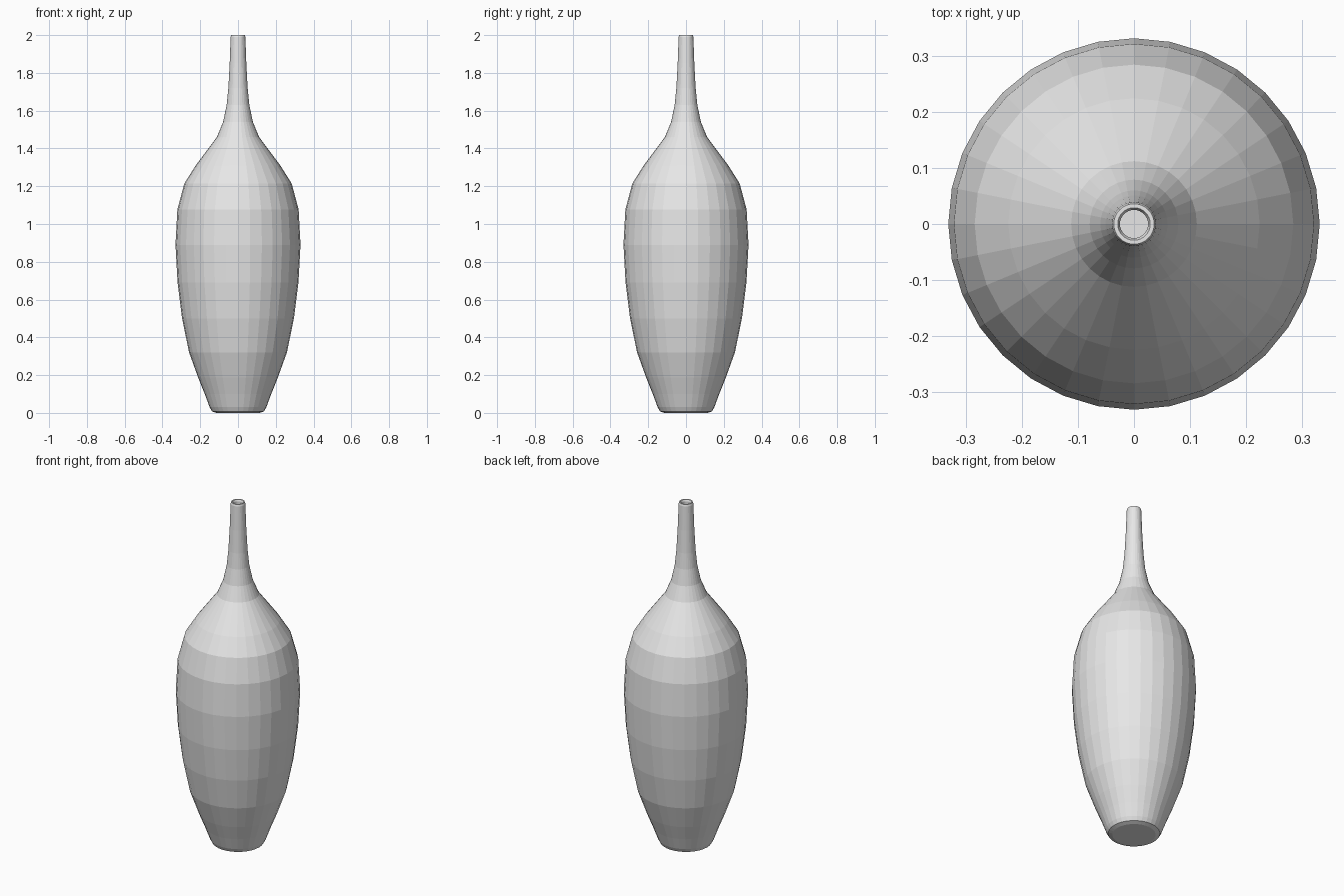
import bpy
import bmesh
from math import tau

SIDES = 32
WALL = 0.014

cube = bpy.data.objects.get("Cube")
if cube:
    bpy.data.objects.remove(cube, do_unlink=True)

# Flat grey glaze
grey = bpy.data.materials.new("grey_glaze")
grey.use_nodes = True
colour = (0.8, 0.8, 0.8, 1.0)
grey.diffuse_color = colour
grey.node_tree.nodes["Principled BSDF"].inputs["Base Color"].default_value = colour

# Outer profile as (radius, height), base to neck
outer = [
    (0.115, 0.0), (0.138, 0.008), (0.15, 0.03), (0.176, 0.1), (0.211, 0.187),
    (0.259, 0.32), (0.296, 0.5), (0.32, 0.69), (0.331, 0.89), (0.321, 1.077),
    (0.284, 1.215), (0.224, 1.31), (0.112, 1.46), (0.079, 1.54),
    (0.06, 1.63), (0.051, 1.72), (0.044, 1.85), (0.039, 1.99),
]
# Rounded lip, then the inner wall follows the outer one down to the floor
lip = [(0.036, 2.0), (0.029, 2.0)]
inner = [(r - WALL, z) for r, z in reversed(outer[2:])]
profile = [(0, 0)] + outer + lip + inner + [(0, outer[2][1])]


def lathe(name, points, material):
    """Revolve a profile about z into a closed, flat-shaded solid."""
    bm = bmesh.new()
    verts = [bm.verts.new((r, 0, z)) for r, z in points]
    edges = [bm.edges.new(pair) for pair in zip(verts, verts[1:])]
    bmesh.ops.spin(bm, geom=verts + edges, cent=(0, 0, 0), axis=(0, 0, 1),
                   angle=tau, steps=SIDES, use_duplicate=False)
    bmesh.ops.remove_doubles(bm, verts=bm.verts[:], dist=0.0005)
    bmesh.ops.recalc_face_normals(bm, faces=bm.faces[:])
    mesh = bpy.data.meshes.new(name)
    bm.to_mesh(mesh)
    bm.free()
    mesh.materials.append(material)
    mesh.shade_flat()
    obj = bpy.data.objects.new(name, mesh)
    bpy.context.collection.objects.link(obj)
    return obj


lathe("bottle_vase", profile, grey)
